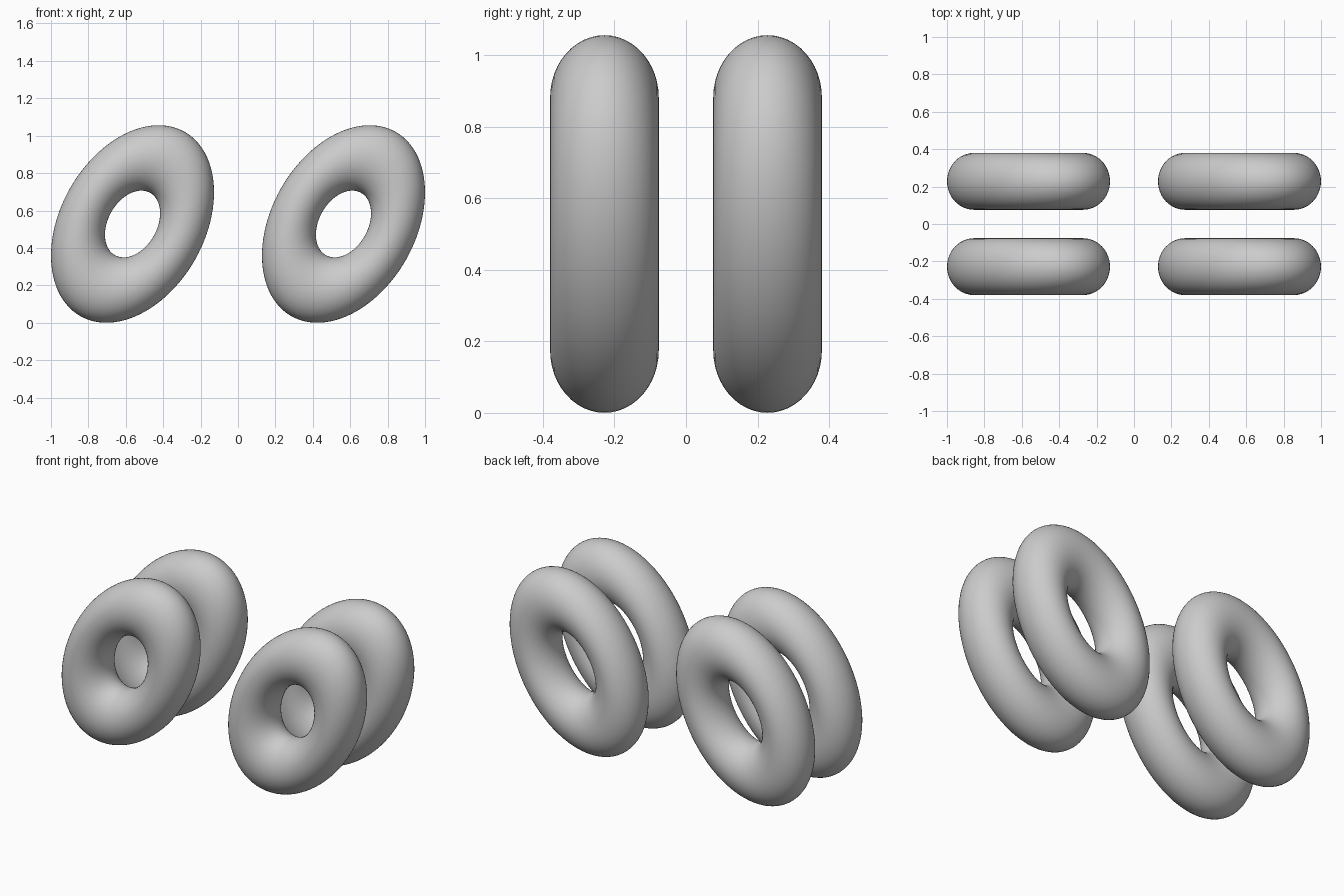
import bpy
from math import radians

if "Cube" in bpy.data.objects:
    bpy.data.objects.remove(bpy.data.objects["Cube"])


def ring(name, x, y):
    # Elongated torus, upright in the xz plane, leaning to the right
    bpy.ops.mesh.primitive_torus_add(
        major_radius=0.669, minor_radius=0.331,
        major_segments=96, minor_segments=48,
        location=(x, y, 0.528), rotation=(radians(90), radians(-60.5), 0))
    obj = bpy.context.object
    obj.name = name
    obj.scale = (0.566, 0.385, 0.459)
    bpy.ops.object.transform_apply(location=False, rotation=True, scale=True)
    bpy.ops.object.shade_smooth()
    return obj


# Two pairs of identical rings, one behind the other
for side, x in (("left", -0.564), ("right", 0.564)):
    for depth, y in (("front", -0.228), ("back", 0.228)):
        ring(f"{depth}_{side}_ring", x, y)
